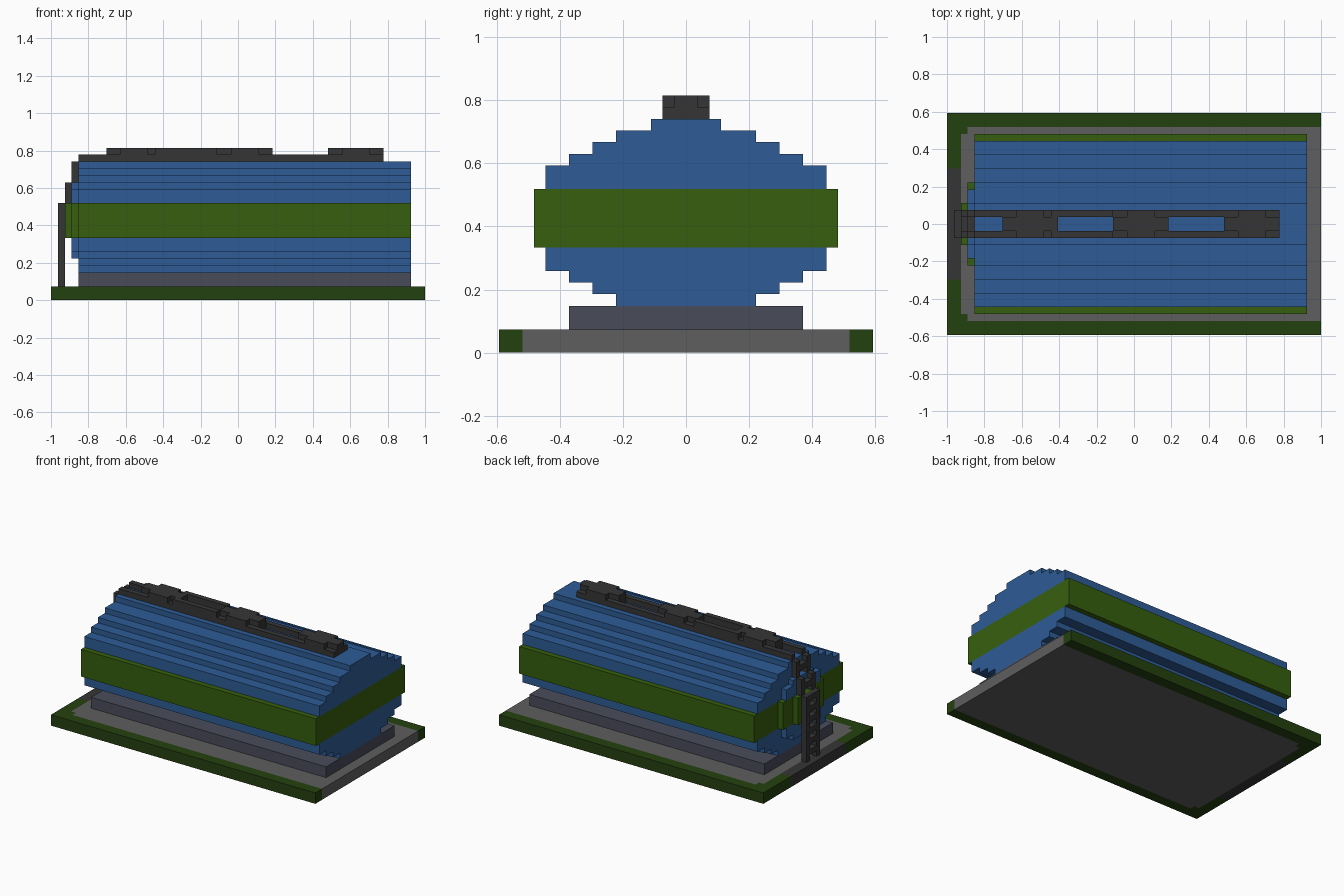
import bpy, bmesh

if "Cube" in bpy.data.objects:
    bpy.data.objects.remove(bpy.data.objects["Cube"], do_unlink=True)

U = 1 / 27  # block unit


def material(name, rgb):
    lin = [(c / 255 / 12.92 if c < 11 else ((c / 255 + 0.055) / 1.055) ** 2.4) for c in rgb] + [1]
    m = bpy.data.materials.new(name)
    m.diffuse_color = lin
    m.use_nodes = True
    m.node_tree.nodes["Principled BSDF"].inputs["Base Color"].default_value = lin
    return m


BLUE = material("blue_paint", (46, 92, 150))
GREEN = material("green_stripe", (54, 95, 14))
GRASS = material("dark_grass", (36, 65, 15))
GRAVEL = material("gravel_grey", (94, 94, 94))
SLATE = material("slate_plinth", (73, 76, 90))
IRON = material("dark_iron", (53, 53, 53))


def finish(name, bm, mat):
    bmesh.ops.recalc_face_normals(bm, faces=bm.faces)
    mesh = bpy.data.meshes.new(name)
    bm.to_mesh(mesh)
    bm.free()
    mesh.materials.append(mat)
    ob = bpy.data.objects.new(name, mesh)
    bpy.context.collection.objects.link(ob)


def boxes(name, mat, items):
    """Boxes given as (x0, x1, y0, y1, z0, z1) in block units."""
    bm = bmesh.new()
    for x0, x1, y0, y1, z0, z1 in items:
        vs = bmesh.ops.create_cube(bm, size=1)["verts"]
        for v in vs:
            v.co = ((x1 if v.co.x > 0 else x0) * U,
                    (y1 if v.co.y > 0 else y0) * U,
                    (z1 if v.co.z > 0 else z0) * U)
    finish(name, bm, mat)


def stepped(name, mat, x0, x1, steps):
    """Extrude a symmetric stepped profile of (half_width, z0, z1) along x."""
    half = [(w, z) for w, z0, z1 in steps for z in (z0, z1)]
    outline = half + [(-w, z) for w, z in reversed(half)]
    bm = bmesh.new()
    face = bm.faces.new([bm.verts.new((x0 * U, y * U, z * U)) for y, z in outline])
    ext = bmesh.ops.extrude_face_region(bm, geom=[face])["geom"]
    moved = [g for g in ext if isinstance(g, bmesh.types.BMVert)]
    bmesh.ops.translate(bm, verts=moved, vec=((x1 - x0) * U, 0, 0))
    finish(name, bm, mat)


def both(x0, x1, y0, y1, z0, z1):
    return [(x0, x1, y0, y1, z0, z1), (x0, x1, -y1, -y0, z0, z1)]


# Ground slab: grass border, gravel yard and a dark entry strip
boxes("grass_border", GRASS,
      both(-27, 27, 14, 16, 0, 2) + both(-27, -25, 8, 14, 0, 2) + both(-25, -24, 13, 14, 0, 2))
boxes("gravel_yard", GRAVEL, [(-25, 27, -13, 13, 0, 2)] + both(-24, 27, 13, 14, 0, 2))
boxes("entry_strip", IRON, [(-27, -25, -8, 8, 0, 2)])
boxes("plinth", SLATE, [(-23, 25, -10, 10, 2, 4)])

# Tank body with stepped round section
stepped("tank_lower", BLUE, -23, 25, [(6, 4, 5), (8, 5, 6), (10, 6, 7), (12, 7, 9)])
boxes("tank_stripe", GREEN, [(-23, 25, -13, 13, 9, 14)])
stepped("tank_upper", BLUE, -23, 25,
        [(12, 14, 16), (10, 16, 17), (8, 17, 18), (6, 18, 19), (3, 19, 20)])

# Domed end of the tank
stepped("end_cap_lower", BLUE, -24, -23, [(3, 6, 7), (5, 7, 9)])
stepped("end_cap_upper", BLUE, -24, -23, [(5, 14, 16), (3, 16, 17)])
boxes("end_cap_stripe", GREEN, [(-24, -23, -6, 6, 9, 14), (-25, -24, -3, 3, 9, 14)])

# Roof walkway: two low rails, three cross platforms and raised kerbs
walk = both(-23, 21, 1, 2, 20, 21)
for x in (-19, -3, 13):
    walk.append((x, x + 8, -1, 1, 20, 22))
for a, b in ((-17, -13), (-12, -3), (-1, 3), (15, 19)):
    walk += both(a, b, 1, 2, 21, 22)
boxes("roof_walkway", IRON, walk)

# Ladder climbing the domed end in three set-back flights
ladder = []
for x, z0, z1 in ((-26, 2, 14), (-25, 14, 17), (-24, 17, 20)):
    ladder += both(x, x + 1, 1, 2, z0, z1)
    for z in range(z0 + 1, z1, 2):
        ladder.append((x, x + 1, -1, 1, z, z + 1))
boxes("ladder", IRON, ladder)
